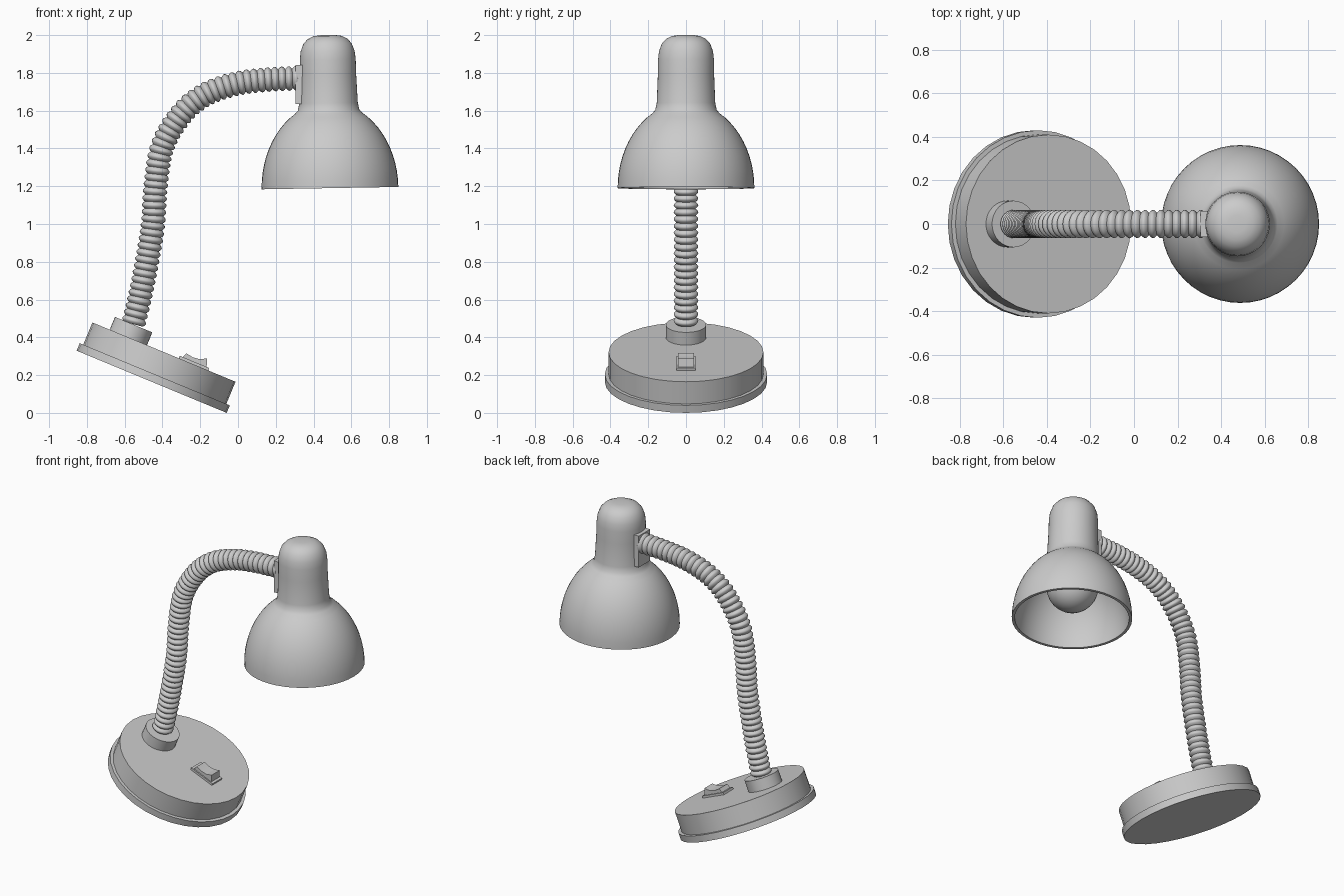
import bpy, bmesh, math
from mathutils import Matrix, Vector

if "Cube" in bpy.data.objects:
    bpy.data.objects.remove(bpy.data.objects["Cube"])


def finish(name, bm, mat=None, angle=35):
    bmesh.ops.remove_doubles(bm, verts=bm.verts, dist=1e-5)
    bmesh.ops.recalc_face_normals(bm, faces=bm.faces)
    me = bpy.data.meshes.new(name)
    bm.to_mesh(me)
    bm.free()
    for p in me.polygons:
        p.use_smooth = True
    me.set_sharp_from_angle(angle=math.radians(angle))
    ob = bpy.data.objects.new(name, me)
    bpy.context.collection.objects.link(ob)
    if mat:
        ob.matrix_world = mat
    return ob


def lathe(name, profile, mat, sides=32):
    """Revolve a (radius, height) profile; ends on the axis close it."""
    bm = bmesh.new()
    vs = [bm.verts.new((r, 0, z)) for r, z in profile]
    es = [bm.edges.new(p) for p in zip(vs, vs[1:])]
    bmesh.ops.spin(bm, geom=vs + es, cent=(0, 0, 0), axis=(0, 0, 1),
                   angle=2 * math.pi, steps=sides)
    return finish(name, bm, mat)


def disc(name, r, z0, z1, mat, sides=32):
    return lathe(name, [(0, z0), (r, z0), (r, z1), (0, z1)], mat, sides)


def prism(name, outline, half, mat):
    """Extrude an x-z outline symmetrically along y."""
    bm = bmesh.new()
    f = bm.faces.new([bm.verts.new((x, -half, z)) for x, z in outline])
    ext = bmesh.ops.extrude_face_region(bm, geom=[f])
    bmesh.ops.translate(bm, vec=(0, 2 * half, 0),
                        verts=[v for v in ext['geom'] if isinstance(v, bmesh.types.BMVert)])
    return finish(name, bm, mat, 20)


# Tilted base: plate, disc, collar and rocker switch
base = Matrix.Translation((-0.457, 0, 0.1646)) @ Matrix.Rotation(math.radians(22.5), 4, 'Y')
disc("base_plate", 0.43, 0, 0.043, base)
disc("base_body", 0.41, 0.04, 0.17, base)
disc("neck_collar", 0.107, 0.165, 0.243, base @ Matrix.Translation((-0.204, 0, 0)))
prism("switch_frame", [(0.085, 0.165), (0.254, 0.165), (0.254, 0.184), (0.085, 0.184)], 0.05, base)
prism("switch_rocker", [(0.10, 0.18), (0.24, 0.18), (0.224, 0.227), (0.19, 0.208),
                        (0.15, 0.203), (0.112, 0.21)], 0.042, base)

# Flexible ribbed neck swept along a smooth path in the x-z plane
path = [(-0.575, 0.41), (-0.555, 0.47), (-0.522, 0.6), (-0.482, 0.8), (-0.45, 1.0),
        (-0.436, 1.2), (-0.40, 1.41), (-0.30, 1.58), (-0.177, 1.683), (-0.02, 1.74),
        (0.14, 1.763), (0.325, 1.772), (0.40, 1.774)]
pts = [Vector((x, 0, z)) for x, z in path]
fine = []
for a, b, c, d in zip(pts, pts[1:], pts[2:], pts[3:]):
    for i in range(24):
        t = i / 24
        fine.append(0.5 * (2 * b + (c - a) * t + (2 * a - 5 * b + 4 * c - d) * t * t
                           + (3 * b - a - 3 * c + d) * t ** 3))
fine.append(pts[-2])
dist = [0]
for a, b in zip(fine, fine[1:]):
    dist.append(dist[-1] + (b - a).length)
RIBS, SUB, SIDES = 50, 6, 24
bm = bmesh.new()
prev, k, n = None, 0, RIBS * SUB
for i in range(n + 1):
    s = dist[-1] * i / n
    while k < len(dist) - 2 and dist[k + 1] < s:
        k += 1
    seg = fine[k + 1] - fine[k]
    p = fine[k] + seg * ((s - dist[k]) / seg.length)
    tan = (fine[min(k + 3, len(fine) - 1)] - fine[max(k - 2, 0)]).normalized()
    side = Vector((tan.z, 0, -tan.x))
    r = 0.051 + 0.014 * abs(math.sin(math.pi * i / SUB))
    ring = [bm.verts.new(p + r * (side * math.cos(q) + Vector((0, math.sin(q), 0))))
            for q in (2 * math.pi * j / SIDES for j in range(SIDES))]
    if prev:
        for j in range(SIDES):
            m = (j + 1) % SIDES
            bm.faces.new((prev[j], prev[m], ring[m], ring[j]))
    else:
        bm.faces.new(ring)
    prev = ring
bm.faces.new(prev)
finish("flexible_neck", bm, None, 50)

# Shade: double-walled dome running up into a rounded cap
head = (Matrix.Translation((0.487, 0, 1.19)) @ Matrix.Rotation(math.radians(-1), 4, 'Y'))
R, H = 0.362, 0.455
angles = [math.radians(66 * i / 12) for i in range(13)]
dome = [(R * math.cos(a), H * math.sin(a)) for a in angles]
cap = [(0.155, 0.45), (0.149, 0.6), (0.148, 0.68), (0.143, 0.725), (0.128, 0.765),
       (0.105, 0.79), (0.075, 0.805), (0.04, 0.81), (0, 0.81)]
cap_in = [(max(r - 0.018, 0), z - 0.018) for r, z in cap]
dome_in = [(r - 0.018, z - (0.012 if i else 0)) for i, (r, z) in enumerate(dome)]
outer = dome[:-1] + [(0.163, 0.413)] + cap
inner = dome_in[:-1] + [(0.145, 0.40)] + cap_in
lathe("lamp_shade", inner[::-1] + outer, head, 48)

# Bracket joining neck and shade
prism("shade_bracket", [(0.305, 1.634), (0.342, 1.634), (0.342, 1.842), (0.305, 1.842)],
      0.06, Matrix.Identity(4))

# Bulb with its socket stem inside the shade
ball = [(0.156 * math.sin(a), 0.218 - 0.156 * math.cos(a))
        for a in (math.radians(148 * i / 14) for i in range(15))]
lathe("bulb", [(0, ball[0][1])] + ball[1:] + [(0.066, 0.42), (0.066, 0.6), (0, 0.6)], head, 32)
